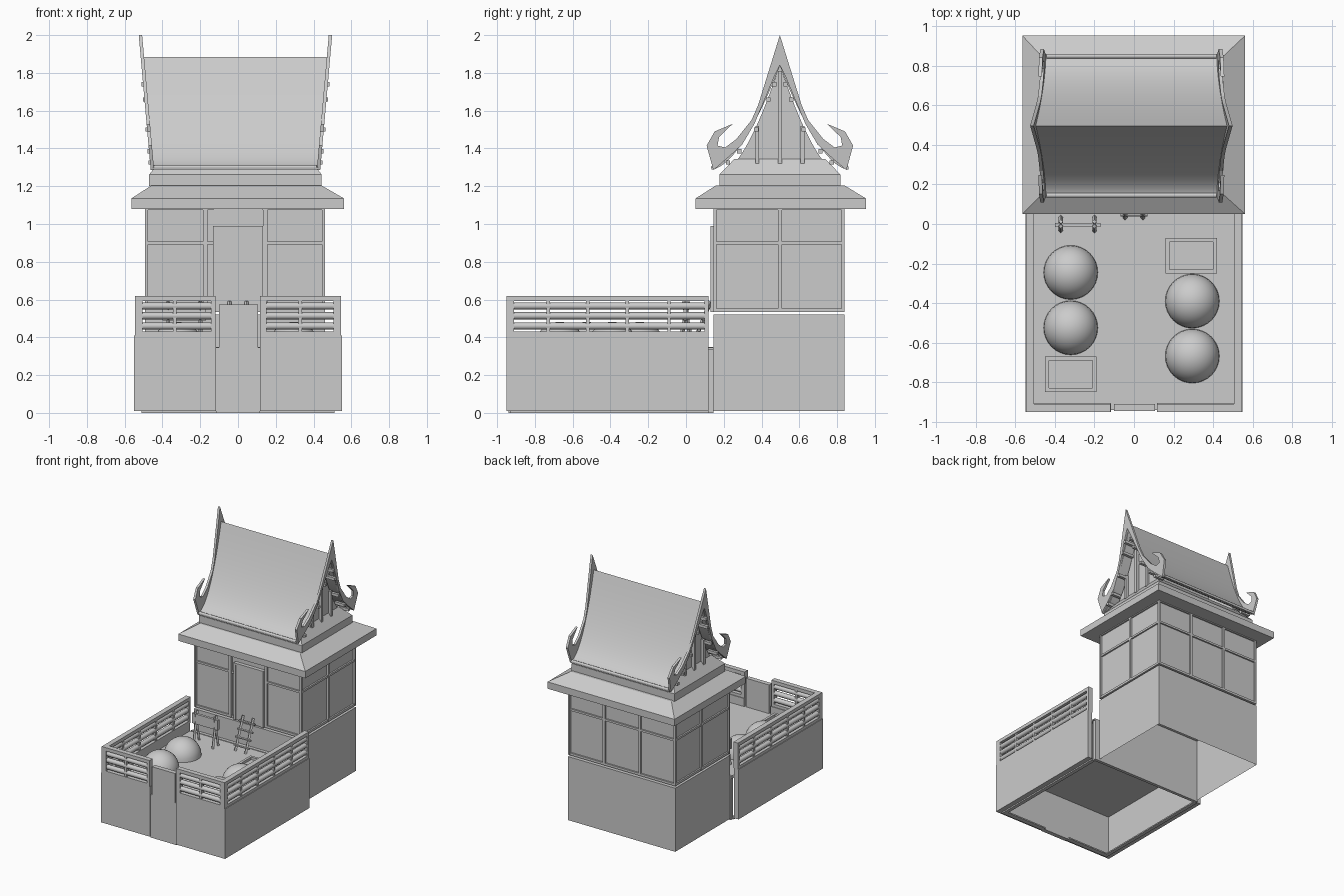
import bpy, bmesh, math
from mathutils import Vector

cube = bpy.data.objects.get("Cube")
if cube:
    bpy.data.objects.remove(cube, do_unlink=True)

GREY = (0.6, 0.6, 0.6, 1)
mat = bpy.data.materials.new("plain grey")
mat.use_nodes = True
mat.diffuse_color = GREY
mat.node_tree.nodes["Principled BSDF"].inputs["Base Color"].default_value = GREY


def finish(name, bm, smooth=False):
    bmesh.ops.recalc_face_normals(bm, faces=bm.faces)
    me = bpy.data.meshes.new(name)
    bm.to_mesh(me)
    bm.free()
    ob = bpy.data.objects.new(name, me)
    bpy.context.collection.objects.link(ob)
    me.materials.append(mat)
    if smooth:
        bpy.ops.object.select_all(action='DESELECT')
        ob.select_set(True)
        bpy.context.view_layer.objects.active = ob
        bpy.ops.object.shade_smooth_by_angle(angle=math.radians(40))
    return ob


def loft(name, rects, bottom=True):
    """Stack of rectangles (x0, x1, y0, y1, z) joined by side faces."""
    bm = bmesh.new()
    rings = [[bm.verts.new(p) for p in ((a, c, z), (b, c, z), (b, d, z), (a, d, z))]
             for a, b, c, d, z in rects]
    for lo, hi in zip(rings, rings[1:]):
        for i in range(4):
            j = (i + 1) % 4
            bm.faces.new((lo[i], lo[j], hi[j], hi[i]))
    bm.faces.new(rings[-1])
    if bottom:
        bm.faces.new(rings[0])
    return finish(name, bm)


def box(name, x0, x1, y0, y1, z0, z1, bottom=True):
    return loft(name, [(x0, x1, y0, y1, z0), (x0, x1, y0, y1, z1)], bottom)


def prism(name, outline, xa, xb, smooth=False):
    """Outline of (y, z) points run along x between the functions xa(z) and xb(z)."""
    bm = bmesh.new()
    a = [bm.verts.new((xa(z), y, z)) for y, z in outline]
    b = [bm.verts.new((xb(z), y, z)) for y, z in outline]
    n = len(outline)
    for i in range(n):
        j = (i + 1) % n
        bm.faces.new((a[i], a[j], b[j], b[i]))
    bm.faces.new(a)
    bm.faces.new(b)
    return finish(name, bm, smooth)


def rod(name, p, q, r, sides=10):
    p, q = Vector(p), Vector(q)
    bm = bmesh.new()
    bmesh.ops.create_cone(bm, cap_ends=True, segments=sides, radius1=r, radius2=r,
                          depth=(q - p).length)
    bm.transform((q - p).to_track_quat('Z', 'Y').to_matrix().to_4x4())
    bmesh.ops.translate(bm, vec=(p + q) / 2, verts=bm.verts)
    return finish(name, bm, sides > 4)


# Courtyard walls, floor and gate
FLOOR, WALL = 0.345, 0.41
for side, s in (("right", -1), ("left", 1)):
    xs = sorted((s * 0.55, s * 0.51))
    box(side + "_yard_wall", *xs, -0.95, 0.12, 0.01, WALL)
    box(side + "_yard_foot", *sorted((s * 0.51, s * 0.48)), -0.93, 0.12, 0, 0.01)
    xs = sorted((s * 0.55, s * 0.117))
    box(side + "_front_wall", *xs, -0.95, -0.905, 0.01, WALL)
    box(side + "_front_foot", *sorted((s * 0.51, s * 0.117)), -0.93, -0.89, 0, 0.01)
box("yard_floor", -0.51, 0.51, -0.91, 0.145, FLOOR - 0.01, FLOOR)
box("yard_back_wall", -0.5, 0.5, 0.12, 0.145, 0, 0.35)
box("gate_sill", -0.117, 0.117, -0.94, -0.905, 0, FLOOR)
box("gate", -0.1, 0.105, -0.947, -0.91, 0.34, 0.575)


# Railings: frame, posts and round slats
def railing(name, along_x, a, b, c0, c1, posts):
    def bar(part, u0, u1, z0, z1, inset=0):
        c = (c0 + inset, c1 - inset)
        args = (u0, u1, *c) if along_x else (*c, u0, u1)
        box(name + part, *args, z0, z1)
    bar("_top_rail", a, b, 0.593, 0.62)
    bar("_bottom_rail", a, b, WALL, 0.432)
    for u0, u1 in ((a, a + 0.033), (b - 0.022, b)):
        bar("_end_post", u0, u1, 0.432, 0.593)
    for u in posts:
        bar("_post", u - 0.009, u + 0.009, 0.432, 0.593, 0.004)
    mid = (c0 + c1) / 2
    for z in (0.46, 0.514, 0.566):
        ends = [(u, mid, z) if along_x else (mid, u, z) for u in (a + 0.02, b - 0.01)]
        rod(name + "_slat", *ends, 0.019)


railing("right_side", False, -0.95, 0.12, -0.545, -0.505, (-0.73, -0.52, -0.31, -0.09))
railing("left_side", False, -0.95, 0.12, 0.505, 0.545, (-0.73, -0.52, -0.31, -0.09))
railing("right_front", True, -0.545, -0.12, -0.95, -0.91, (-0.335,))
railing("left_front", True, 0.117, 0.545, -0.95, -0.91, (0.33,))

# Domes in the yard
for x, y in ((-0.32, -0.245), (-0.32, -0.525), (0.295, -0.39), (0.295, -0.668)):
    bm = bmesh.new()
    bmesh.ops.create_uvsphere(bm, u_segments=32, v_segments=16, radius=0.137)
    bmesh.ops.bisect_plane(bm, geom=bm.verts[:] + bm.edges[:] + bm.faces[:],
                           plane_co=(0, 0, 0), plane_no=(0, 0, 1), clear_inner=True)
    bmesh.ops.translate(bm, vec=(x, y, FLOOR), verts=bm.verts)
    finish("dome", bm, True)

# Two shallow trays
for x, y in ((-0.32, -0.76), (0.29, -0.16)):
    for s in (-1, 1):
        box("tray_side", x + s * 0.12 - 0.01, x + s * 0.12 + 0.01, y - 0.09, y + 0.09, FLOOR, 0.4)
        box("tray_end", x - 0.11, x + 0.11, y + s * 0.08 - 0.01, y + s * 0.08 + 0.01, FLOOR, 0.4)
    box("tray_bed", x - 0.11, x + 0.11, y - 0.07, y + 0.07, FLOOR, 0.38)

# Trestle with a hanging board
for x in (-0.37, -0.2):
    for s in (-1, 1):
        rod("trestle_leg", (x, s * 0.035, FLOOR), (x, -s * 0.012, 0.59), 0.011, 4)
box("trestle_board", -0.4, -0.17, -0.014, 0.006, 0.49, 0.57)

# Ladder up to the door
for x in (-0.045, 0.045):
    rod("ladder_side", (x, 0.03, FLOOR), (x, 0.13, 0.59), 0.011, 4)
for i in range(4):
    t = (i + 0.7) / 4.4
    p = (0.03 + 0.1 * t, FLOOR + 0.245 * t)
    rod("ladder_rung", (-0.068, *p), (0.068, *p), 0.009, 6)

# House base, wall core and framing
X0, X1, Y0, Y1, Z0, Z1 = -0.493, 0.46, 0.145, 0.84, 0.535, 1.085
box("house_base", X0, X1, Y0, Y1, 0.01, 0.52, bottom=False)
box("house_walls", X0 + 0.014, X1 - 0.014, Y0 + 0.014, Y1 - 0.014, Z0, Z1)
W = 0.016
for x in (X0, X1 - W):
    for y in (Y0, Y1 - W):
        box("corner_post", x, x + W, y, y + W, Z0, Z1)
    box("side_stud", x, x + W, 0.488, 0.508, Z0, Z1)
for z0, z1 in ((Z0, Z0 + 0.018), (0.892, 0.908), (Z1 - 0.012, Z1)):
    for x in (X0, X1 - W):
        box("side_rail", x + 0.002, x + W - 0.002, Y0 + W, Y1 - W, z0, z1)
    box("back_rail", X0 + W, X1 - W, Y1 - W, Y1 - 0.002, z0, z1)
    for a, b in ((X0 + W, -0.13), (0.13, X1 - W)):
        box("front_rail", a, b, Y0 + 0.002, Y0 + W, z0, z1)
for x in (-0.175, 0.142):
    box("front_stud", x - 0.009, x + 0.013, Y0, Y0 + W, Z0, Z1)
    box("back_stud", x - 0.01, x + 0.01, Y1 - W, Y1, Z0, Z1)

# Door and its frame
for x in (-0.132, 0.114):
    box("door_jamb", x, x + 0.018, 0.13, 0.16, Z0, 0.99)
box("door_head", -0.132, 0.132, 0.13, 0.16, 0.975, 0.99)
box("door", -0.114, 0.114, 0.137, 0.16, Z0, 0.975)

# Spreading lower eave and the gable foot above it
loft("lower_eave", [(-0.565, 0.562, 0.05, 0.953, 1.08), (-0.565, 0.562, 0.05, 0.953, 1.135),
                    (-0.457, 0.44, 0.16, 0.838, 1.205)])
MID, CX = 0.497, -0.0135
loft("gable_foot", [(-0.47, 0.443, MID - 0.32, MID + 0.32, 1.2),
                    (-0.47, 0.443, MID - 0.32, MID + 0.32, 1.262),
                    (-0.405, 0.378, MID - 0.24, MID + 0.24, 1.345)])


# Sweeping upper roof
def roof_z(d):
    return 1.3 + 0.585 * (1 - min(abs(d) / 0.362, 1)) ** 1.7


def reach(z):
    return 0.436 + 0.062 * (z - 1.3) / 0.7


steps = [0.362 * (i / 16) for i in range(-16, 17)]
top = [(MID + d, roof_z(d)) for d in steps]
under = [(y, z - 0.012 - 0.035 * (z - 1.3) / 0.585) for y, z in reversed(top)]
prism("upper_roof", top + under, lambda z: CX - reach(z), lambda z: CX + reach(z), True)
for s in (-1, 1):
    y = MID + s * 0.352
    rod("roof_edge", (CX - 0.43, y, 1.3), (CX + 0.43, y, 1.3), 0.012)

# Gable walls, battens, purlin ends and hooked bargeboards
gable = [(MID + d * 0.9, roof_z(d) - 0.04) for d in steps if abs(d) < 0.28]
half = [(0.115, 1.63), (0.15, 1.55), (0.23, 1.45), (0.29, 1.405), (0.33, 1.415), (0.322, 1.46),
        (0.25, 1.53), (0.345, 1.49), (0.388, 1.415), (0.352, 1.285), (0.265, 1.36), (0.2, 1.42),
        (0.135, 1.53), (0.08, 1.66), (0.03, 1.78)]
outline = ([(MID, 2.0)] + [(MID + d, z) for d, z in half] + [(MID, 1.84)]
           + [(MID - d, z) for d, z in reversed(half)])
for side, s in (("right", -1), ("left", 1)):
    def at(offset, lean=0):
        return lambda z: CX + s * (offset + lean * (reach(z) - 0.436))
    prism(side + "_gable_wall", gable, at(0.37), at(0.392))
    prism(side + "_bargeboard", outline, at(0.432, 1), at(0.45, 1))
    for d, tall in ((-0.12, 1.52), (0, 1.81), (0.12, 1.52)):
        xs = sorted((CX + s * 0.39, CX + s * 0.415))
        box(side + "_gable_batten", *xs, MID + d - 0.01, MID + d + 0.01, 1.32, tall)
    for d, z in ((0.03, 1.74), (0.06, 1.66), (0.125, 1.5), (0.215, 1.385), (0.275, 1.325)):
        for e in (-1, 1):
            xs = sorted((CX + s * 0.38, at(0.458, 1)(z)))
            box(side + "_purlin_end", *xs, MID + e * d - 0.011, MID + e * d + 0.011,
                z - 0.011, z + 0.011)
